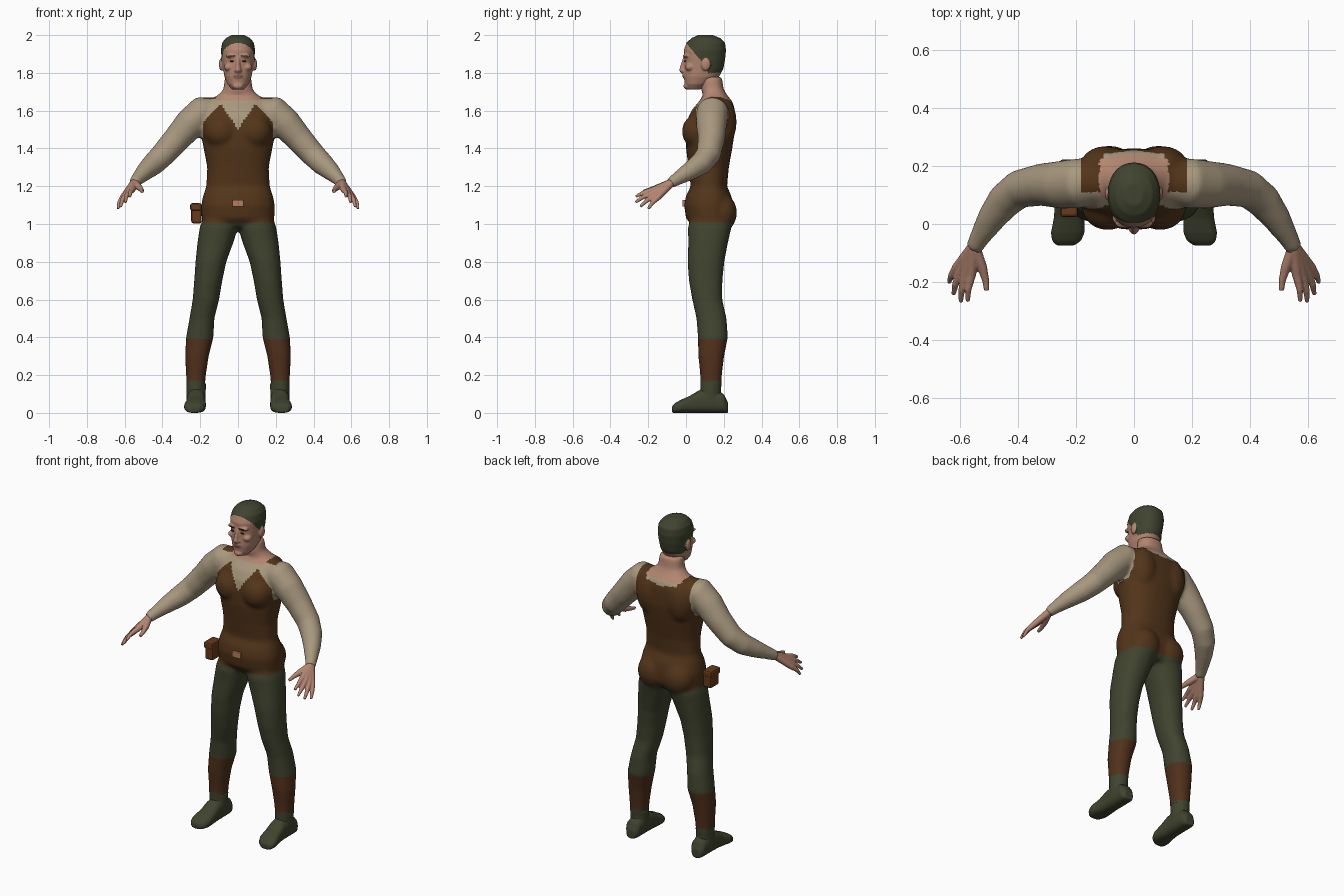
import bpy, bmesh
from math import sin, cos, pi, copysign
from mathutils import Vector, Matrix

if "Cube" in bpy.data.objects:
    bpy.data.objects.remove(bpy.data.objects["Cube"])


def material(name, r, g, b):
    m = bpy.data.materials.new(name)
    m.use_nodes = True
    col = [(c / 255) ** 2.2 for c in (r, g, b)] + [1]
    m.diffuse_color = col
    m.node_tree.nodes["Principled BSDF"].inputs["Base Color"].default_value = col
    return m


skin = material("skin", 178, 133, 113)
linen = material("linen", 166, 150, 125)
leather = material("brown_leather", 84, 56, 32)
green = material("dark_green", 66, 69, 50)
gaiter = material("gaiter_brown", 82, 52, 33)
pouch_brown = material("pouch_brown", 102, 60, 32)
dark = material("dark_brow", 58, 42, 34)
lip = material("lip", 145, 95, 82)
metal = material("copper", 180, 125, 98)


# ---- shape helpers -------------------------------------------------------
def loft(bm, rings, e=2.0, n=32):
    """Skin closed superellipse rings given as (centre, u, v)."""
    loops = []
    for c, u, v in rings:
        loop = []
        for i in range(n):
            t = 2 * pi * i / n
            a, b = (copysign(abs(k) ** (2 / e), k) for k in (cos(t), sin(t)))
            loop.append(bm.verts.new(Vector(c) + Vector(u) * a + Vector(v) * b))
        loops.append(loop)
    for p, q in zip(loops, loops[1:]):
        for i in range(n):
            j = (i + 1) % n
            bm.faces.new((p[i], p[j], q[j], q[i]))
    bm.faces.new(loops[0])
    bm.faces.new(loops[-1])


def stack(bm, rows, e=2.0):
    """Loft of horizontal rings: z, x min, x max, y min, y max."""
    loft(bm, [(((a + b) / 2, (c + d) / 2, z), ((b - a) / 2, 0, 0), (0, (d - c) / 2, 0))
              for z, a, b, c, d in rows], e)


def tube(bm, pts, s=1):
    """Round limb through points (x, y, z, radius), s = -1 mirrors it."""
    P = [Vector((s * x, y, z)) for x, y, z, r in pts]
    rings = []
    for i, p in enumerate(P):
        t = (P[min(i + 1, len(P) - 1)] - P[max(i - 1, 0)]).normalized()
        u = t.cross(Vector((0.5 * s, 0.3, 1))).normalized()
        rings.append((p, u * pts[i][3], t.cross(u) * pts[i][3]))
    loft(bm, rings, n=20)


def ball(bm, c, r):
    bmesh.ops.create_uvsphere(bm, u_segments=24, v_segments=14, radius=1,
                              matrix=Matrix.Translation(c) @ Matrix.Diagonal((*r, 1)))


def finish(bm, name, mats, rule=None, voxel=0, smooth=0):
    """Make the object; optionally fuse it, then colour faces by rule."""
    bmesh.ops.recalc_face_normals(bm, faces=bm.faces)
    me = bpy.data.meshes.new(name)
    bm.to_mesh(me)
    bm.free()
    ob = bpy.data.objects.new(name, me)
    bpy.context.collection.objects.link(ob)
    if voxel:
        mod = ob.modifiers.new("fuse", "REMESH")
        mod.mode = "VOXEL"
        mod.voxel_size = voxel
        mod = ob.modifiers.new("soften", "SMOOTH")
        mod.factor, mod.iterations = 0.5, smooth
        deps = bpy.context.evaluated_depsgraph_get()
        me = bpy.data.meshes.new_from_object(ob.evaluated_get(deps))
        ob.modifiers.clear()
        ob.data = me
    me.materials.clear()
    for m in mats:
        me.materials.append(m)
    for p in me.polygons:
        p.use_smooth = True
        p.material_index = mats.index(rule(*p.center)) if rule else 0
    return ob


# ---- clothed body: torso, neck, legs and sleeves -------------------------
bm = bmesh.new()
torso = [(0.98, .17, .04, .22), (1.03, .193, .0, .25), (1.1, .195, -.01, .25),
         (1.15, .185, .0, .24), (1.2, .168, .025, .217), (1.3, .163, .013, .227),
         (1.4, .182, .0, .245), (1.5, .2, .0, .26), (1.56, .2, .01, .26),
         (1.61, .19, .035, .258), (1.65, .165, .07, .245), (1.68, .11, .09, .22),
         (1.71, .078, .08, .2), (1.78, .07, .08, .19)]
stack(bm, [(z, -w, w, a, b) for z, w, a, b in torso], 2.3)
leg = [(.08, .18, .27, .075, .185), (.2, .17, .275, .075, .19), (.3, .155, .28, .065, .202),
       (.4, .13, .275, .063, .222), (.5, .125, .257, .055, .215), (.6, .1, .24, .033, .192),
       (.7, .083, .232, .015, .193), (.8, .062, .225, .008, .203), (.9, .025, .215, .012, .222),
       (.98, .0, .203, .01, .24), (1.05, .01, .18, .03, .23)]
arm = [(.1, .15, 1.6, .07), (.19, .14, 1.592, .086), (.25, .135, 1.535, .083),
       (.32, .135, 1.455, .073), (.395, .12, 1.37, .066), (.445, .08, 1.32, .061),
       (.49, .02, 1.28, .05), (.53, -.045, 1.24, .036), (.552, -.085, 1.215, .03)]
for s in (1, -1):
    stack(bm, [(z, min(s * a, s * b), max(s * a, s * b), c, d) for z, a, b, c, d in leg], 2.2)
    tube(bm, arm, s)
    ball(bm, (s * .09, .06, 1.49), (.09, .082, .09))      # chest
    ball(bm, (s * .085, .19, 1.06), (.095, .08, .1))      # seat
    ball(bm, (s * .1, .2, 1.54), (.085, .068, .13))       # shoulder blade


def clothing(x, y, z):
    a = abs(x)
    if z < 1.01:
        return gaiter if .17 < z < .39 else green
    if a > .2 or (a > .185 and z > 1.46 and y > .045):
        return linen
    if z > 1.69 or (z > 1.655 and a < .12):
        return skin
    if y < .11:
        top = min(1.5 + 1.5 * a, 1.63 - max(0, a - .1) * 1.1)
    else:
        top = 1.625 + .15 * a if a < .1 else 1.7
    return leather if z < top else linen


finish(bm, "clothed_body", [green, gaiter, leather, linen, skin], clothing, .011, 7)

# ---- head with ears, nose and hair cap -----------------------------------
bm = bmesh.new()
skull = [(1.712, .032, .01, .075), (1.74, .056, -.006, .125), (1.78, .072, -.012, .175),
         (1.82, .079, -.01, .197), (1.87, .086, -.01, .207), (1.92, .091, -.012, .212),
         (1.96, .084, .003, .207), (1.985, .064, .03, .18), (2.001, .03, .065, .14)]
stack(bm, [(z, -w, w, a, b) for z, w, a, b in skull], 2.15)
tube(bm, [(0, -.006, 1.882, .009), (0, -.018, 1.84, .011), (0, -.023, 1.815, .015),
          (0, -.012, 1.803, .012)])
ball(bm, (0, .004, 1.73), (.028, .018, .018))             # chin
ball(bm, (0, -.006, 1.784), (.026, .014, .014))           # mouth
for s in (1, -1):
    ball(bm, (s * .032, .002, 1.89), (.034, .017, .011))  # brow ridge
    ball(bm, (s * .05, .02, 1.83), (.025, .025, .02))     # cheek
    ball(bm, (s * .088, .105, 1.845), (.013, .025, .034)) # ear
    ball(bm, (s * .012, -.014, 1.811), (.009, .011, .008))


def head_colour(x, y, z):
    if abs(x) < .024 and y < .01 and 1.777 < z < 1.79:
        return lip
    if abs(x) > .09 and z < 1.88 and .07 < y < .14:
        return skin
    line = 1.96 - max(0, y) * 1.2 if y < .075 else max(1.8, 1.87 - (y - .075) * 1.6)
    return green if z > line else skin


finish(bm, "head", [skin, green, lip], head_colour, .005, 4)

# ---- eyes and eyebrows ---------------------------------------------------
bm = bmesh.new()
for s in (1, -1):
    ball(bm, (s * .033, -.005, 1.862), (.012, .005, .004))
    ball(bm, (s * .034, -.013, 1.889), (.02, .004, .0035))
finish(bm, "eyes_and_brows", [dark])

# ---- hands and shoes -----------------------------------------------------
fingers = [((.56, -.175, 1.18), (.572, -.266, 1.145)), ((.58, -.178, 1.163), (.596, -.268, 1.115)),
           ((.598, -.168, 1.148), (.621, -.242, 1.092)), ((.61, -.15, 1.14), (.636, -.2, 1.08))]
shoe = [(.222, .222, .028, .055), (.2, .222, .045, .1), (.13, .222, .05, .125),
        (.07, .222, .05, .12), (.02, .223, .053, .09), (-.03, .228, .058, .068),
        (-.058, .232, .05, .052), (-.074, .236, .03, .035)]
for s, side in ((1, "left"), (-1, "right")):
    bm = bmesh.new()
    for knuckle, tip in fingers:
        k, t = Vector(knuckle), Vector(tip)
        mid = k.lerp(t, .55) + Vector((.004, 0, .006))
        tube(bm, [(.549, -.075, 1.22, .021), (*k, .0165), (*mid, .0115), (*t, .0075)], s)
    tube(bm, [(.545, -.09, 1.215, .02), (.522, -.15, 1.193, .017),
              (.51, -.195, 1.18, .012), (.507, -.228, 1.172, .009)], s)
    finish(bm, side + "_hand", [skin], None, .004, 2)

    bm = bmesh.new()
    loft(bm, [((s * x, y, h / 2), (w, 0, 0), (0, 0, h / 2)) for y, x, w, h in shoe], 2.6)
    tube(bm, [(.222, .13, .05, .05), (.222, .132, .16, .053)], s)
    finish(bm, side + "_shoe", [green], None, .006, 3)


# ---- belt pouch and buckle -----------------------------------------------
def block(name, c, size, mat, bevel):
    bm = bmesh.new()
    bmesh.ops.create_cube(bm, size=1, matrix=Matrix.Translation(c) @ Matrix.Diagonal((*size, 1)))
    bmesh.ops.bevel(bm, geom=bm.edges[:], offset=bevel, segments=2, affect="EDGES", profile=.5)
    ob = finish(bm, name, [mat])
    for p in ob.data.polygons:
        p.use_smooth = False


block("belt_pouch", (-.22, .07, 1.053), (.055, .085, .1), pouch_brown, .012)
block("pouch_flap", (-.223, .07, 1.09), (.06, .092, .04), pouch_brown, .01)
block("belt_buckle", (0, -.011, 1.11), (.058, .016, .036), metal, .004)
